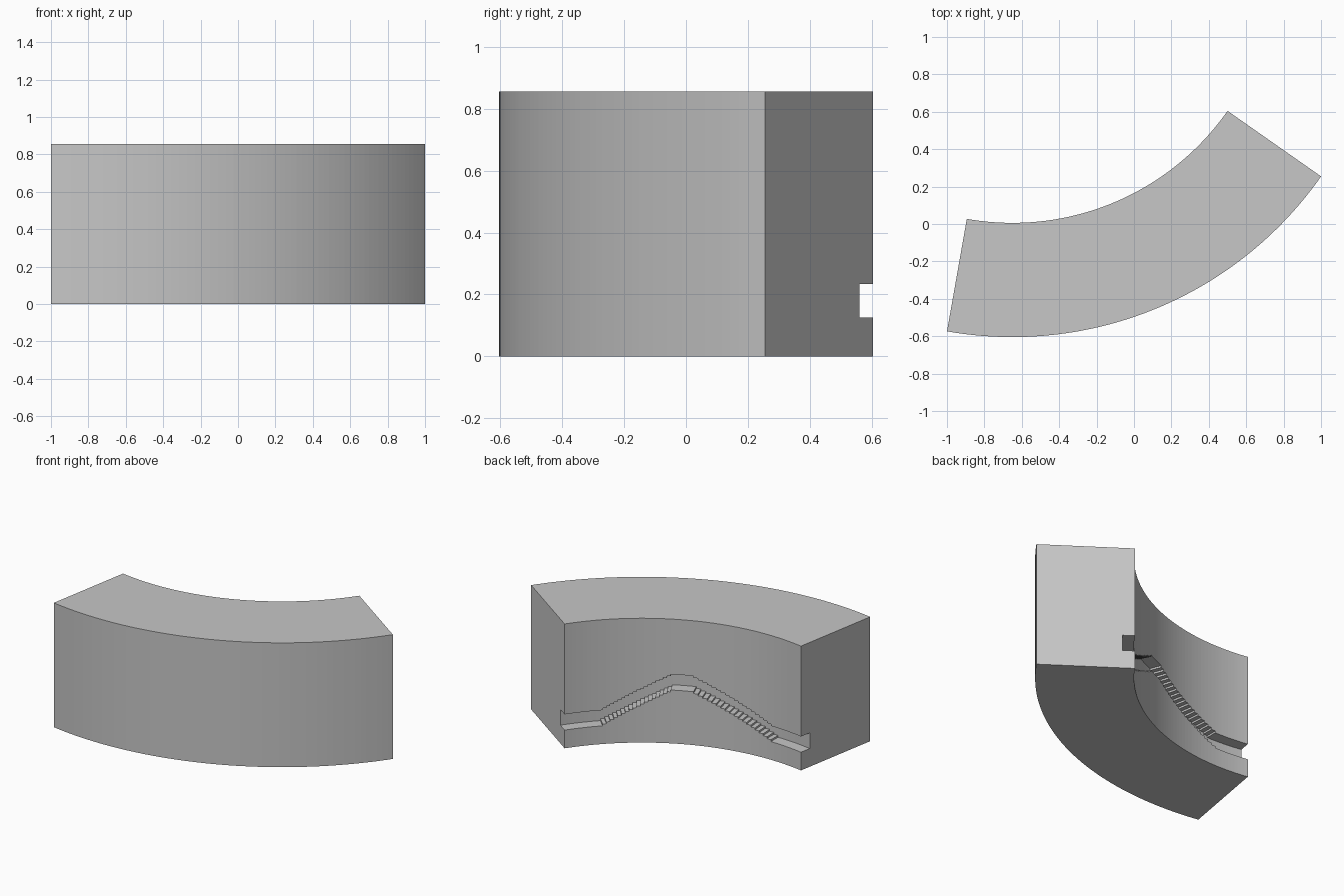
import bpy, bmesh
from math import sin, cos, radians

cube = bpy.data.objects.get("Cube")
if cube:
    bpy.data.objects.remove(cube, do_unlink=True)

# Curved block: arc centre, radii and height; angles run from the right end to the left end
CX, CY = -0.65, 1.41
INNER, OUTER, HEIGHT = 1.404, 2.0145, 0.855
GROOVE = INNER + 0.078          # back wall of the stair passage
BASE, PEAK, CLEAR = 0.125, 0.367, 0.108
STEPS = 18

bm = bmesh.new()


def point(angle, r, z):
    a = radians(angle)
    return bm.verts.new((CX + r * sin(a), CY - r * cos(a), z))


def face(points):
    bm.faces.new([point(*p) for p in points])


def flat(start, end, level):
    n = max(1, round(end - start))
    w = (end - start) / n
    return [(start + i * w, start + (i + 1) * w, level) for i in range(n)]


def stairs(start, end, low, high):
    w, rise = (end - start) / STEPS, (high - low) / (STEPS + 1)
    return [(start + i * w, start + (i + 1) * w, low + rise * (i + 1)) for i in range(STEPS)]


# Passage floor: landing, stairs up, top landing, stairs down, landing
cells = (flat(-10, 0, BASE) + stairs(0, 21.7, BASE, PEAK) + flat(21.7, 27.6, PEAK)
         + stairs(27.6, 45, PEAK, BASE) + flat(45, 55, BASE))


def wall(r, a, b, low, high, left_levels=(), right_levels=()):
    """Upright strip that also takes in the neighbouring step corners."""
    def edge(levels):
        return sorted([low, high] + [z for z in set(levels) if low + 1e-4 < z < high - 1e-4])
    face([(a, r, z) for z in edge(left_levels)]
         + [(b, r, z) for z in reversed(edge(right_levels))])


def slab(a, b, r0, r1, z):
    face([(a, r0, z), (b, r0, z), (b, r1, z), (a, r1, z)])


for i, (a, b, floor) in enumerate(cells):
    before = cells[max(i - 1, 0)][2]
    after = cells[min(i + 1, len(cells) - 1)][2]
    la, lb = (before, before + CLEAR), (after, after + CLEAR)
    roof = floor + CLEAR
    # Outer shell
    wall(OUTER, a, b, 0, HEIGHT)
    for z in (0, HEIGHT):
        slab(a, b, INNER, GROOVE, z)
        slab(a, b, GROOVE, OUTER, z)
    # Inner wall with the recessed passage
    wall(INNER, a, b, 0, floor, la, lb)
    wall(GROOVE, a, b, floor, roof, la, lb)
    wall(INNER, a, b, roof, HEIGHT, la, lb)
    slab(a, b, INNER, GROOVE, floor)
    slab(a, b, INNER, GROOVE, roof)
    # Risers on the floor and the ceiling
    if abs(after - floor) > 1e-4:
        for lift in (0, CLEAR):
            face([(b, INNER, floor + lift), (b, GROOVE, floor + lift),
                  (b, GROOVE, after + lift), (b, INNER, after + lift)])

# Notched end faces
roof = BASE + CLEAR
for a in (cells[0][0], cells[-1][1]):
    face([(a, r, z) for r, z in (
        (INNER, 0), (GROOVE, 0), (OUTER, 0), (OUTER, HEIGHT), (GROOVE, HEIGHT), (INNER, HEIGHT),
        (INNER, roof), (GROOVE, roof), (GROOVE, BASE), (INNER, BASE))])

bmesh.ops.remove_doubles(bm, verts=bm.verts, dist=1e-5)
bmesh.ops.recalc_face_normals(bm, faces=bm.faces)

mesh = bpy.data.meshes.new("curved_wall_with_stairs")
bm.to_mesh(mesh)
bm.free()
wall_object = bpy.data.objects.new("curved_wall_with_stairs", mesh)
bpy.context.collection.objects.link(wall_object)

# Plain grey
grey = bpy.data.materials.new("plain_grey")
grey.use_nodes = True
colour = (0.57, 0.57, 0.57, 1)
grey.diffuse_color = colour
grey.node_tree.nodes["Principled BSDF"].inputs["Base Color"].default_value = colour
mesh.materials.append(grey)
